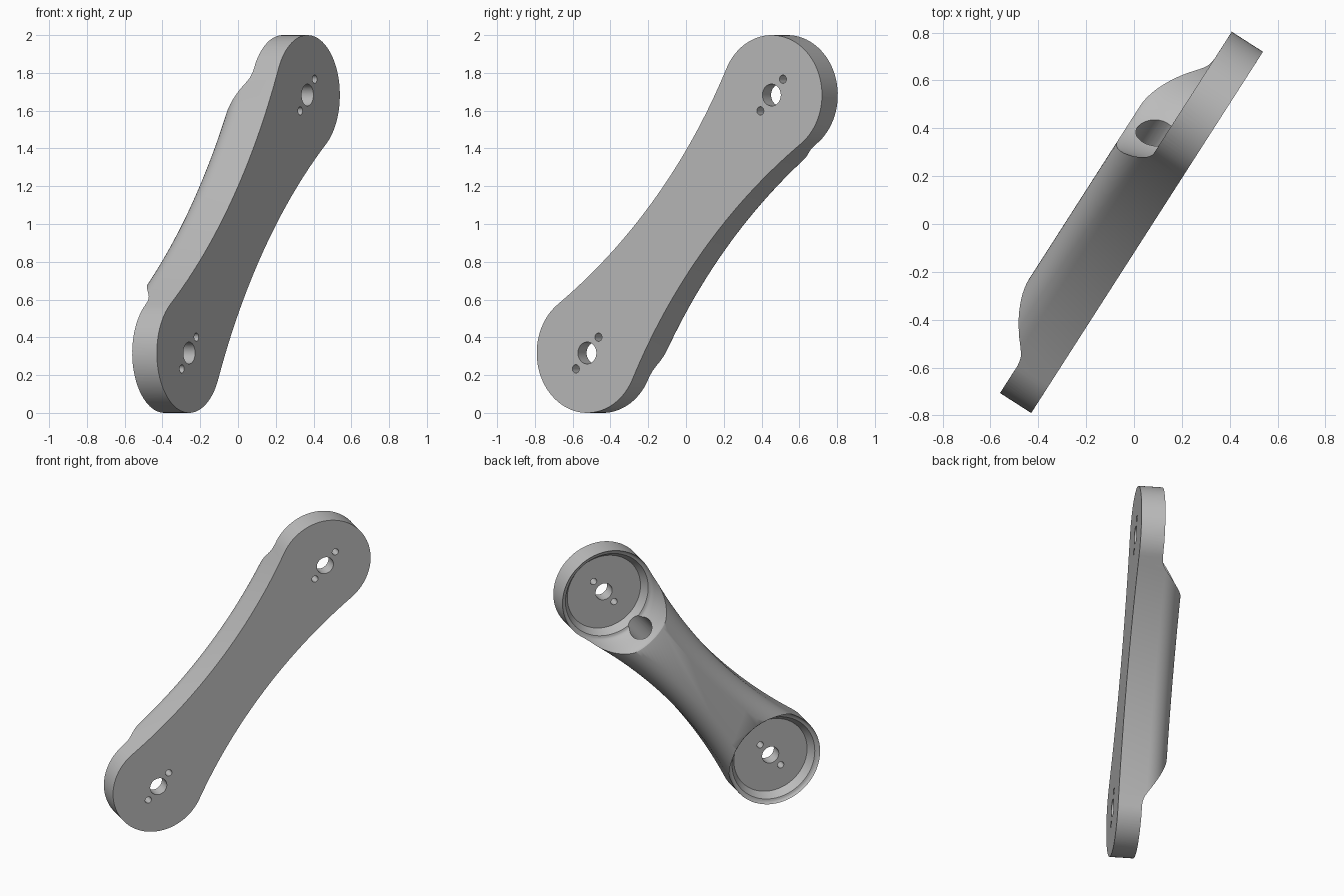
import bpy, bmesh, math
from mathutils import Matrix, Vector

if "Cube" in bpy.data.objects:
    bpy.data.objects.remove(bpy.data.objects["Cube"])

HALF = 0.896       # half the distance between the end bosses
END_R = 0.317      # end radius
WAIST = 0.205      # half width at the middle
SIDE_R = 3.32      # radius of the concave sides
DEPTH = 0.31
FILLET = 0.13

grey = bpy.data.materials.new("grey metal")
grey.use_nodes = True
colour = (0.5, 0.5, 0.5, 1)
grey.diffuse_color = colour
grey.node_tree.nodes["Principled BSDF"].inputs["Base Color"].default_value = colour

# Arm frame: x along the arm, y across it, z out of the flat face
along = Vector((0.54, 0.8417, 0))
up = Vector((0, 0, 1))
tilt = math.radians(49.65)
x_dir = along * math.cos(tilt) + up * math.sin(tilt)
y_dir = -along * math.sin(tilt) + up * math.cos(tilt)
z_dir = x_dir.cross(y_dir)
frame = Matrix((x_dir, y_dir, z_dir)).transposed().to_4x4()
frame.translation = up + z_dir * 0.065


def make_object(name, bm):
    bmesh.ops.recalc_face_normals(bm, faces=bm.faces)
    mesh = bpy.data.meshes.new(name)
    bm.to_mesh(mesh)
    bm.free()
    mesh.materials.append(grey)
    obj = bpy.data.objects.new(name, mesh)
    obj.matrix_world = frame
    bpy.context.collection.objects.link(obj)
    return obj


def outline(inset):
    """Waisted outline with round ends, shrunk by the inset."""
    r, side = END_R - inset, SIDE_R + inset
    centre_y = WAIST + SIDE_R
    turn = math.atan2(HALF, centre_y)
    pts = []
    for sign in (1, -1):
        for i in range(49):
            a = (math.pi / 2 + turn) * (i / 24 - 1)
            # tangent point lies toward the middle of the arm
            pts.append((sign * (HALF + r * math.cos(a)), sign * r * math.sin(a)))
        for i in range(1, 32):
            a = turn * (1 - i / 16)
            pts.append((sign * side * math.sin(a), sign * (centre_y - side * math.cos(a))))
    return pts


# Arm body: flat front, straight sides, rounded back edge
bm = bmesh.new()
levels = [(0, 0)]
for i in range(13):
    a = math.pi / 2 * i / 12
    levels.append((FILLET * (1 - math.cos(a)), DEPTH - FILLET * (1 - math.sin(a))))
rings = [[bm.verts.new((x, y, -d)) for x, y in outline(inset)] for inset, d in levels]
for low, high in zip(rings, rings[1:]):
    n = len(low)
    for i in range(n):
        bm.faces.new((low[i], low[(i + 1) % n], high[(i + 1) % n], high[i]))
bm.faces.new(rings[0])
bm.faces.new(rings[-1])
arm = make_object("crank_arm", bm)


def cut(cutter):
    cutter.hide_render = True
    mod = arm.modifiers.new(cutter.name, "BOOLEAN")
    mod.operation = "DIFFERENCE"
    mod.solver = "EXACT"
    mod.object = cutter
    bpy.context.view_layer.objects.active = arm
    bpy.ops.object.modifier_apply(modifier=mod.name)
    bpy.data.objects.remove(cutter)


def turned_cutter(name, x, profile, segments):
    """Closed solid turned about the boss axis from (radius, depth) pairs."""
    bm = bmesh.new()
    verts = [bm.verts.new((x + r, 0, -d)) for r, d in profile]
    edges = [bm.edges.new(pair) for pair in zip(verts, verts[1:])]
    bmesh.ops.spin(bm, geom=verts + edges, cent=(x, 0, 0), axis=(0, 0, 1),
                   angle=2 * math.pi, steps=segments, use_merge=True)
    bmesh.ops.remove_doubles(bm, verts=bm.verts, dist=1e-5)
    return make_object(name, bm)


# Pocket with sloped wall, thin rim and a smooth sweep up to the thick middle
pocket = [(0, 0.085), (0.255, 0.085), (0.288, 0.135)]
for i in range(13):
    f = i / 12
    pocket.append((0.3 + 0.09 * f, 0.138 + 0.175 * (f * f * (3 - 2 * f))))
pocket += [(0.41, 0.4), (0, 0.4)]

for side in (-1, 1):
    x = side * HALF
    cut(turned_cutter("pocket_cutter", x, pocket, 96))
    for offset, r in ((0, 0.058), (0.11, 0.022), (-0.11, 0.022)):
        hole = [(0, -0.1), (r, -0.1), (r, 0.2), (0, 0.2)]
        cut(turned_cutter("hole_cutter", x + offset, hole, 40))

# Lengthwise bore joining the two pockets
bm = bmesh.new()
bore_place = Matrix.Translation((0, 0, -0.195)) @ Matrix.Rotation(math.pi / 2, 4, "Y")
bmesh.ops.create_cone(bm, cap_ends=True, segments=48, radius1=0.076, radius2=0.076,
                      depth=1.5, matrix=bore_place)
cut(make_object("bore_cutter", bm))

bpy.ops.object.select_all(action="DESELECT")
arm.select_set(True)
bpy.context.view_layer.objects.active = arm
bpy.ops.object.shade_smooth_by_angle(angle=math.radians(28))
